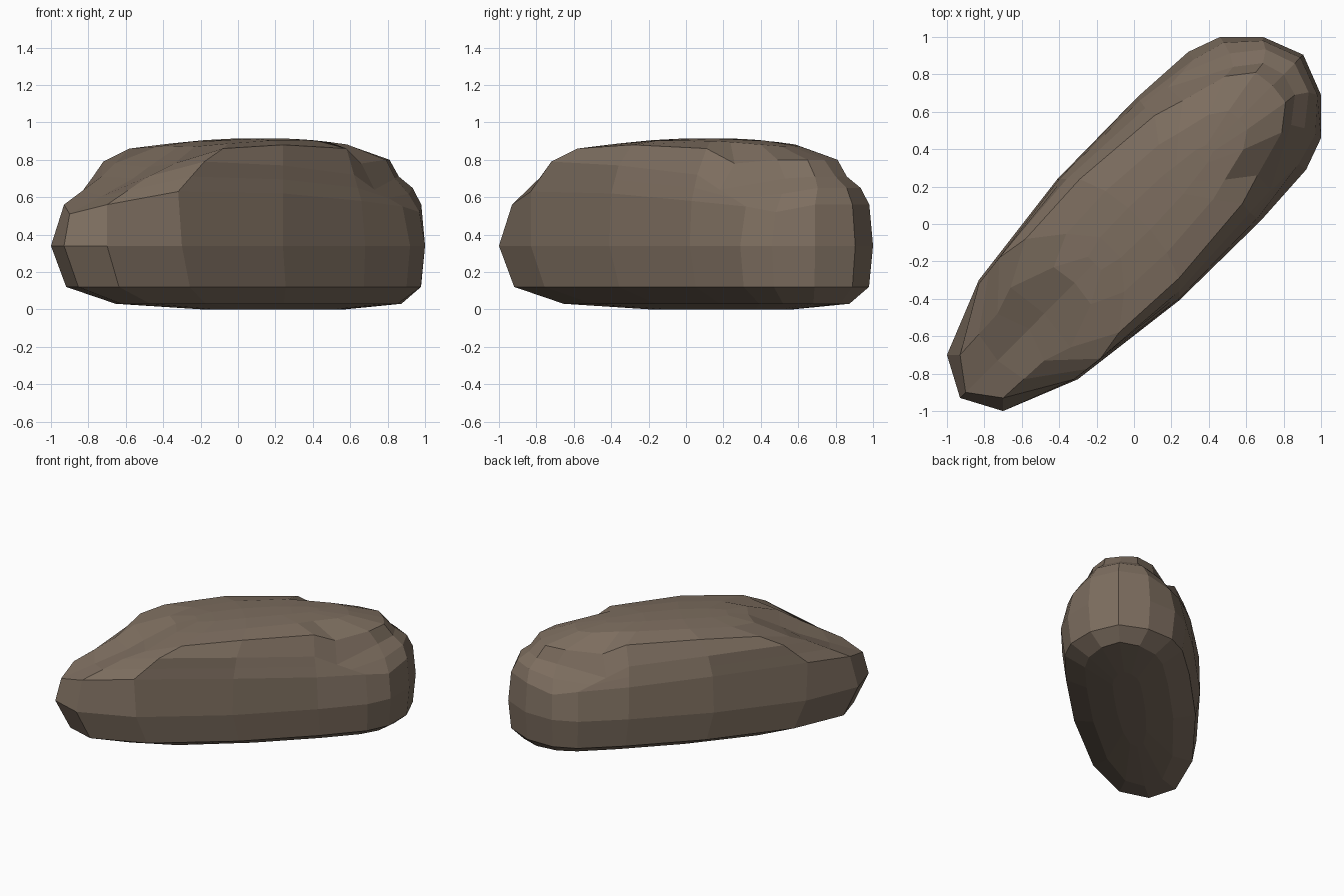
import bpy, bmesh
from mathutils import Vector

if "Cube" in bpy.data.objects:
    bpy.data.objects.remove(bpy.data.objects["Cube"])

# One half of each ring, listed tail to nose; the other half mirrors across x = y
mid = [(-.93, -.93, .34), (-.70, -1, .34), (-.30, -.83, .34), (.24, -.41, .34), (.68, .02, .34),
       (.92, .29, .34), (1, .46, .34), (1, .69, .34), (.905, .905, .34)]
shoulder = [(-.90, -.90, .51), (-.70, -.93, .56), (-.32, -.83, .63), (.24, -.40, .62), (.66, .03, .58),
            (.88, .32, .55), (.97, .48, .52), (.98, .69, .56), (.89, .89, .56)]
crease = [(-.56, -.56, .70), (-.48, -.73, .71), (-.18, -.72, .79), (.24, -.36, .77), (.62, .06, .72),
          (.73, .18, .64), (.84, .53, .70), (.86, .69, .71), (.80, .80, .71)]
crown = [(-.48, -.48, .76), (-.34, -.66, .78), (-.08, -.58, .86), (.24, -.29, .88), (.58, .11, .86),
         (.66, .26, .78), (.79, .49, .80), (.81, .65, .80), (.74, .74, .80)]


def full(half):
    return [Vector(p) for p in half] + [Vector((y, x, z)) for x, y, z in half[-2:0:-1]]


def squash(ring, along, across, shift, z, droop=0):
    """Scale a ring along and across the diagonal, slide it along, bow its ends down."""
    out = []
    for p in ring:
        m, d = (p.x + p.y) / 2 * along + shift, (p.x - p.y) / 2 * across
        out.append(Vector((m + d, m - d, z - droop * (m - .12) ** 2)))
    return out


m, s, k, c = full(mid), full(shoulder), full(crease), full(crown)
# Lip that bulges around the nose only
lip = [a.lerp(b, .5) + Vector((.014, .014, .014)) * max(0, min(1, (a.x + a.y - 1.3) / .3)) for a, b in zip(s, k)]
rings = [squash(m, .41, .22, .19, 0), squash(m, .79, .62, .11, .03), squash(m, .95, .94, .03, .12),
         m, s, lip, k, c, squash(c, .72, .62, .03, .905, .17), squash(c, .5, .22, .04, .914, .15)]

# Boulder body: bridge the rings and cap both ends
bm = bmesh.new()
loops = [[bm.verts.new(p) for p in r] for r in rings]
n = len(loops[0])
for a, b in zip(loops, loops[1:]):
    for i in range(n):
        j = (i + 1) % n
        bm.faces.new((a[i], a[j], b[j], b[i]))
bm.faces.new(loops[0][::-1])
# Close the top with strips across the diagonal
t = loops[-1]
h = n // 2
bm.faces.new((t[0], t[1], t[-1]))
for i in range(1, h - 1):
    bm.faces.new((t[i], t[i + 1], t[n - i - 1], t[n - i]))
bm.faces.new((t[h - 1], t[h], t[h + 1]))
bmesh.ops.recalc_face_normals(bm, faces=bm.faces[:])
mesh = bpy.data.meshes.new("boulder")
bm.to_mesh(mesh)
bm.free()

stone = bpy.data.materials.new("brown stone")
stone.diffuse_color = (.205, .155, .115, 1)
stone.use_nodes = True
stone.node_tree.nodes["Principled BSDF"].inputs["Base Color"].default_value = stone.diffuse_color
mesh.materials.append(stone)
bpy.context.collection.objects.link(bpy.data.objects.new("boulder", mesh))
